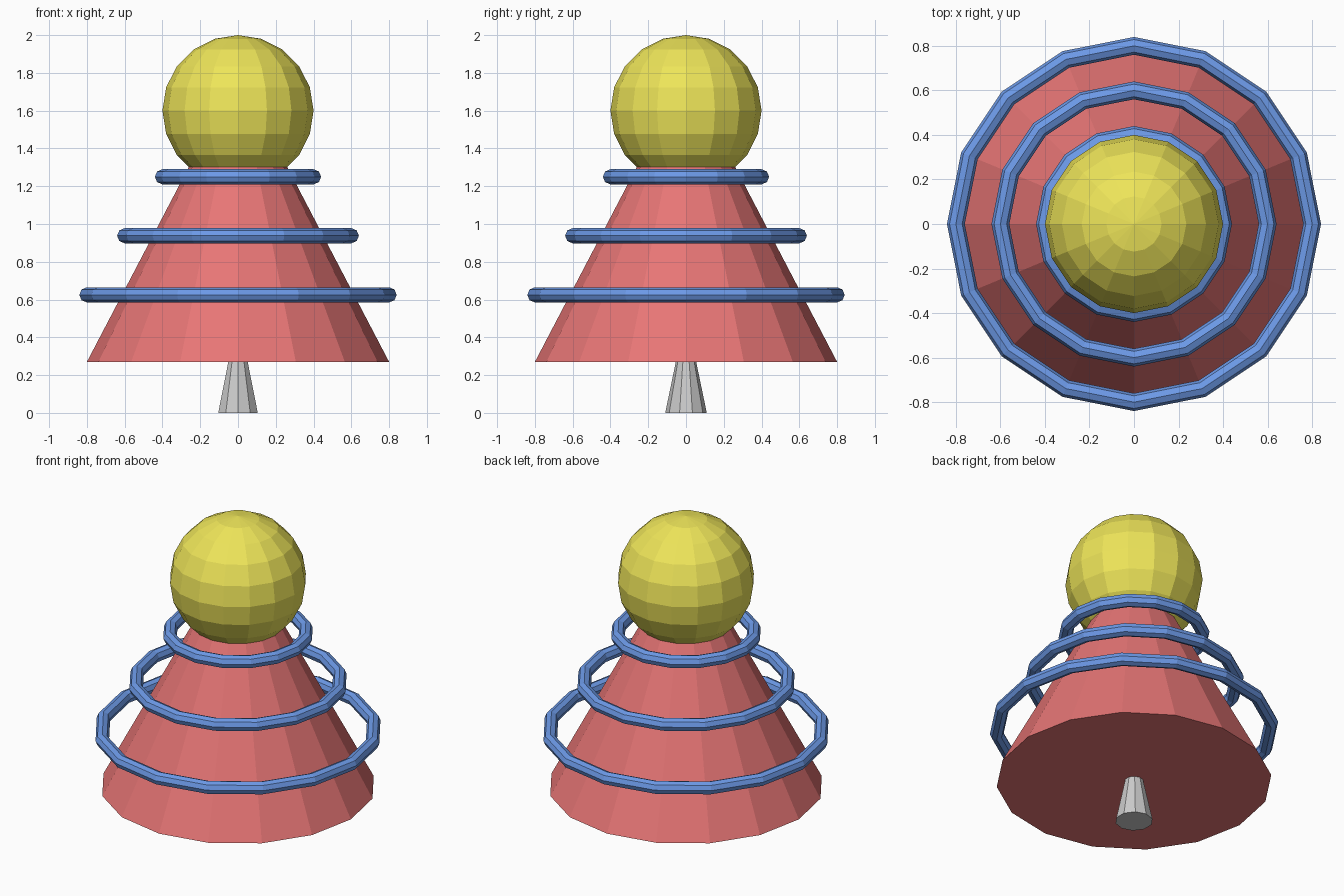
import bpy

if "Cube" in bpy.data.objects:
    bpy.data.objects.remove(bpy.data.objects["Cube"])


def material(name, rgb):
    m = bpy.data.materials.new(name)
    m.diffuse_color = (*rgb, 1)
    m.use_nodes = True
    m.node_tree.nodes["Principled BSDF"].inputs["Base Color"].default_value = m.diffuse_color
    return m


def finish(name, mat=None):
    ob = bpy.context.object
    ob.name = ob.data.name = name
    if mat:
        ob.data.materials.append(mat)
    return ob


def cone(name, sides, radius, bottom, height, mat=None):
    bpy.ops.mesh.primitive_cone_add(vertices=sides, radius1=radius, radius2=0,
                                    depth=height, location=(0, 0, bottom + height / 2))
    return finish(name, mat)


red = material("red", (0.8, 0.18, 0.18))
blue = material("blue", (0.15, 0.32, 0.8))
yellow = material("yellow", (0.85, 0.78, 0.1))

# Tapered foot and the large body cone, whose tip is buried in the ball
cone("foot", 10, 0.11, 0, 0.53)
cone("body_cone", 16, 0.8, 0.27, 1.53, red)

# Ball on top
bpy.ops.mesh.primitive_uv_sphere_add(segments=16, ring_count=10, radius=0.4,
                                     location=(0, 0, 1.6))
finish("top_ball", yellow)

# Three floating rings, shrinking upwards
for label, radius, z in (("lower", 0.8, 0.625), ("middle", 0.6, 0.938), ("upper", 0.4, 1.25)):
    bpy.ops.mesh.primitive_torus_add(major_segments=16, minor_segments=8,
                                     major_radius=radius, minor_radius=0.04,
                                     location=(0, 0, z))
    finish(label + "_ring", blue)
